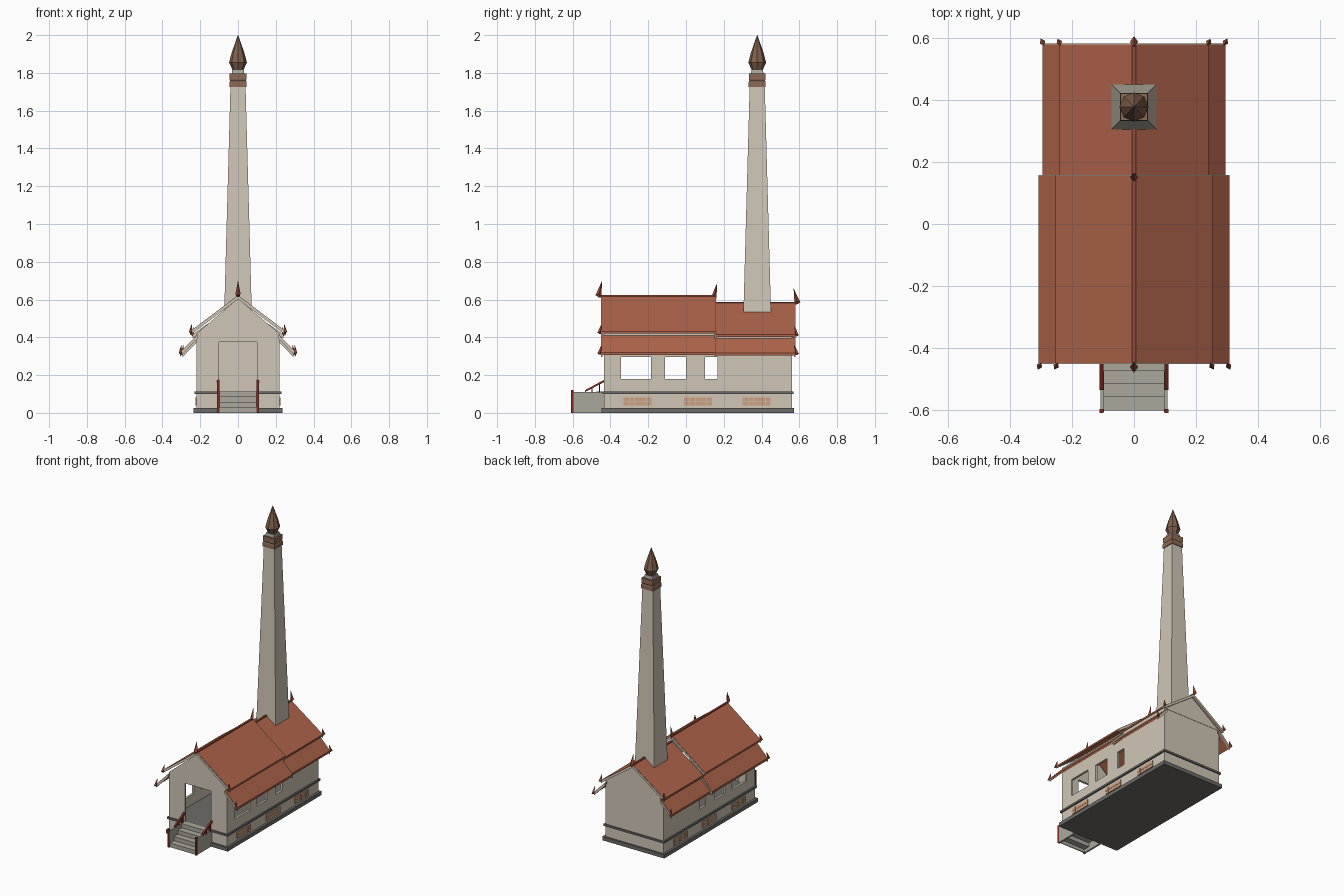
import bpy, bmesh, math
from mathutils import Vector

if "Cube" in bpy.data.objects:
    bpy.data.objects.remove(bpy.data.objects["Cube"])


def material(name, r, g, b):
    m = bpy.data.materials.new(name)
    m.diffuse_color = (r, g, b, 1)
    m.use_nodes = True
    m.node_tree.nodes["Principled BSDF"].inputs["Base Color"].default_value = m.diffuse_color
    return m


CREAM = material("cream plaster", 0.63, 0.57, 0.47)
ROOF = material("terracotta roof", 0.42, 0.125, 0.068)
HORN = material("dark red finial", 0.33, 0.075, 0.04)
STONE = material("grey step stone", 0.41, 0.39, 0.34)
PLINTH = material("dark grey moulding", 0.155, 0.148, 0.138)
BAND = material("brown band", 0.27, 0.145, 0.09)
SPIRE = material("dark brown spire", 0.22, 0.115, 0.07)
RAIL = material("red railing", 0.23, 0.025, 0.016)
TAN = material("tan vent brick", 0.60, 0.35, 0.22)


def finish(name, bm, mat):
    bmesh.ops.recalc_face_normals(bm, faces=bm.faces)
    me = bpy.data.meshes.new(name)
    bm.to_mesh(me)
    bm.free()
    me.materials.append(mat)
    ob = bpy.data.objects.new(name, me)
    bpy.context.collection.objects.link(ob)
    return ob


def boxes(name, mat, items):
    """One object from boxes given as (x0, x1, y0, y1, z0, z1)."""
    bm = bmesh.new()
    for x0, x1, y0, y1, z0, z1 in items:
        vs = bmesh.ops.create_cube(bm, size=1)["verts"]
        for v in vs:
            v.co = Vector(((x0 + x1) / 2 + v.co.x * (x1 - x0),
                           (y0 + y1) / 2 + v.co.y * (y1 - y0),
                           (z0 + z1) / 2 + v.co.z * (z1 - z0)))
    return finish(name, bm, mat)


def prism(name, mat, profile, a0, a1, axis="y"):
    """Extrude a profile along y (points x, z) or along x (points y, z)."""
    bm = bmesh.new()
    put = (lambda p, a: (p[0], a, p[1])) if axis == "y" else (lambda p, a: (a, p[0], p[1]))
    face = bm.faces.new([bm.verts.new(put(p, a0)) for p in profile])
    geo = bmesh.ops.extrude_face_region(bm, geom=[face])["geom"]
    off = Vector((0, a1 - a0, 0)) if axis == "y" else Vector((a1 - a0, 0, 0))
    bmesh.ops.translate(bm, verts=[g for g in geo if isinstance(g, bmesh.types.BMVert)], vec=off)
    return finish(name, bm, mat)


def lathe(name, mat, rings, sides, y, turn=0):
    """Stack of regular rings (radius, z) around a vertical axis."""
    bm = bmesh.new()
    loops = [[bm.verts.new((r * math.cos(turn + math.tau * i / sides),
                            y + r * math.sin(turn + math.tau * i / sides), z))
              for i in range(sides)] for r, z in rings]
    for a, b in zip(loops, loops[1:]):
        for i in range(sides):
            j = (i + 1) % sides
            bm.faces.new((a[i], a[j], b[j], b[i]))
    bm.faces.new(loops[0])
    bm.faces.new(loops[-1])
    return finish(name, bm, mat)


def horn(name, x, y, z, h, r, out):
    """Pointed finial; out is the horizontal direction it bulges to."""
    o = Vector((out[0], out[1], 0)).normalized()
    s = Vector((-o.y, o.x, 0))
    base = Vector((x, y, z))
    up = Vector((0, 0, 1))
    bm = bmesh.new()
    for p in (o * r * 0.6, o * r * 1.6 + up * h * 0.12, -o * r * 0.2,
              o * r * 0.5 + s * r * 0.8 + up * h * 0.2, o * r * 0.5 - s * r * 0.8 + up * h * 0.2,
              -o * r * 0.5 + up * h):
        bm.verts.new(base + p)
    bmesh.ops.convex_hull(bm, input=bm.verts)
    finish(name, bm, HORN)


# Base, mouldings and floor
boxes("base_block", CREAM, [(-0.22, 0.22, -0.435, 0.56, 0.01, 0.11)])
boxes("plinth", PLINTH, [(-0.235, 0.235, -0.447, 0.572, 0, 0.026)])
boxes("belt_moulding", PLINTH, [(-0.23, 0.23, -0.443, 0.568, 0.099, 0.112)])

# Side walls with open windows
WINDOWS = [(-0.345, -0.185), (-0.11, 0.0), (0.10, 0.167)]
Z0, ZT, T = 0.11, 0.42, 0.015
piers = [-0.435] + [y for w in WINDOWS for y in w] + [0.56]
for s, side in ((1, "right"), (-1, "left")):
    xs = (min(s * 0.22, s * (0.22 - T)), max(s * 0.22, s * (0.22 - T)))
    parts = [(*xs, -0.435, 0.56, Z0, 0.18), (*xs, -0.435, 0.56, 0.297, ZT)]
    parts += [(*xs, a, b, 0.18, 0.297) for a, b in zip(piers[::2], piers[1::2])]
    boxes(side + "_wall", CREAM, parts)

# Front wall with doorway, back wall, gables
boxes("front_wall", CREAM, [(-0.22, -0.10, -0.435, -0.42, Z0, ZT), (0.10, 0.22, -0.435, -0.42, Z0, ZT),
                            (-0.10, 0.10, -0.435, -0.42, 0.375, ZT)])
boxes("back_wall", CREAM, [(-0.22, 0.22, 0.545, 0.56, Z0, ZT)])
prism("front_gable", CREAM, [(-0.22, ZT), (0.22, ZT), (0, 0.605)], -0.437, -0.42)
prism("back_gable", CREAM, [(-0.22, ZT - 0.01), (0.22, ZT - 0.01), (0, 0.568)], 0.545, 0.562)

# Pierced vent panels low on the side walls
for s, side in ((1, "right"), (-1, "left")):
    bricks = []
    for y0 in (-0.33, -0.01, 0.30):
        for i in range(5):
            for j in range(2):
                ya, za = y0 + i * 0.03, 0.04 + j * 0.022
                x = sorted((s * 0.215, s * 0.225))
                bricks.append((*x, ya, ya + 0.0285, za, za + 0.0205))
    boxes(side + "_vent_bricks", TAN, bricks)


# Two-tier roofs: upper and lower slabs, cream bargeboards, ridge caps
def slab(name, mat, s, p, q, drop, thick, y0, y1):
    (xa, za), (xb, zb) = p, q
    k = math.hypot(xb - xa, zb - za) / (xb - xa)   # vertical depth of the slab
    a, b = drop * k, (drop + thick) * k
    prism(name, mat, [(s * xa, za - a), (s * xb, zb - a), (s * xb, zb - b), (s * xa, za - b)], y0, y1)


ROOFS = {
    "front_roof": (-0.448, 0.155, ((0, 0.622), (0.253, 0.432)), ((0.215, 0.415), (0.307, 0.32))),
    "back_roof": (0.155, 0.578, ((0, 0.585), (0.24, 0.415)), ((0.21, 0.405), (0.294, 0.318))),
}
for name, (y0, y1, upper, lower) in ROOFS.items():
    for s, side in ((1, "right"), (-1, "left")):
        for tier, (p, q) in (("upper", upper), ("lower", lower)):
            label = f"{name}_{tier}_{side}"
            slab(label, ROOF, s, p, q, 0, 0.01, y0, y1)
            for e, ya in (("front", y0 - 0.003), ("rear", y1 - 0.007)):
                slab(f"{label}_{e}_bargeboard", CREAM, s, p, q, 0.002, 0.014, ya, ya + 0.01)
    zr = upper[0][1]
    boxes(name + "_ridge_cap", HORN, [(-0.006, 0.006, y0, y1, zr - 0.012, zr + 0.003)])

# Finials on ridges and eave corners
horn("front_ridge_finial", 0, -0.452, 0.612, 0.09, 0.017, (0, -1))
horn("middle_ridge_finial", 0, 0.158, 0.605, 0.085, 0.015, (0, -1))
horn("back_ridge_finial", 0, 0.578, 0.575, 0.085, 0.017, (0, 1))
for s in (1, -1):
    for x, z in ((0.248, 0.418), (0.302, 0.308)):
        horn("front_eave_finial", s * x, -0.452, z, 0.055, 0.012, (s * 0.5, -1))
    for x, z in ((0.238, 0.405), (0.292, 0.306)):
        horn("back_eave_finial", s * x, 0.58, z, 0.055, 0.012, (s * 0.5, 1))

# Chimney tower: tapered square shaft, banded collar, faceted spire
R2, CY, Q = math.sqrt(2), 0.377, math.pi / 4
lathe("chimney_shaft", CREAM, [(0.075 * R2, 0.45), (0.0725 * R2, 0.55), (0.04 * R2, 1.725)], 4, CY, Q)
lathe("chimney_collar_low", BAND, [(0.045 * R2, 1.725), (0.045 * R2, 1.752), (0.04 * R2, 1.76)], 4, CY, Q)
lathe("chimney_collar_high", BAND, [(0.041 * R2, 1.758), (0.044 * R2, 1.765), (0.044 * R2, 1.797)], 4, CY, Q)
lathe("chimney_neck", STONE, [(0.034 * R2, 1.79), (0.03 * R2, 1.818)], 4, CY, Q)
lathe("chimney_spire", SPIRE, [(0.029, 1.815), (0.047, 1.855), (0.034, 1.905), (0.015, 1.96), (0.001, 2.0)],
      8, CY, 0)

# Entrance steps: folded tread plate between two cheek walls
N, YF, DY, DZ = 4, -0.60, 0.042, 0.0285
top = []
for i in range(N):
    top += [(YF + i * DY, i * DZ), (YF + i * DY, (i + 1) * DZ)]
top.append((-0.435, N * DZ))
under = [(y + 0.006, z - 0.006) for y, z in reversed(top[1:-1])]
prism("steps", STONE, top + [(-0.435, N * DZ - 0.006)] + under + [(YF + 0.006, 0)], -0.097, 0.097, "x")
for s, side in ((1, "right"), (-1, "left")):
    x = sorted((s * 0.096, s * 0.108))
    boxes(side + "_step_cheek", STONE, [(*x, -0.605, -0.435, 0, 0.111)])
    # Railings: newel post, sloping rail and small balusters
    x = sorted((s * 0.098, s * 0.111))
    boxes(side + "_newel_post", RAIL, [(*x, -0.609, -0.596, 0, 0.122)])
    prism(side + "_handrail", RAIL, [(-0.535, 0.110), (-0.432, 0.164), (-0.432, 0.176), (-0.535, 0.120)],
          x[0], x[1], "x")
    boxes(side + "_balusters", RAIL, [(*x, y, y + 0.006, 0.105, z) for y, z in ((-0.50, 0.132), (-0.46, 0.153))])
